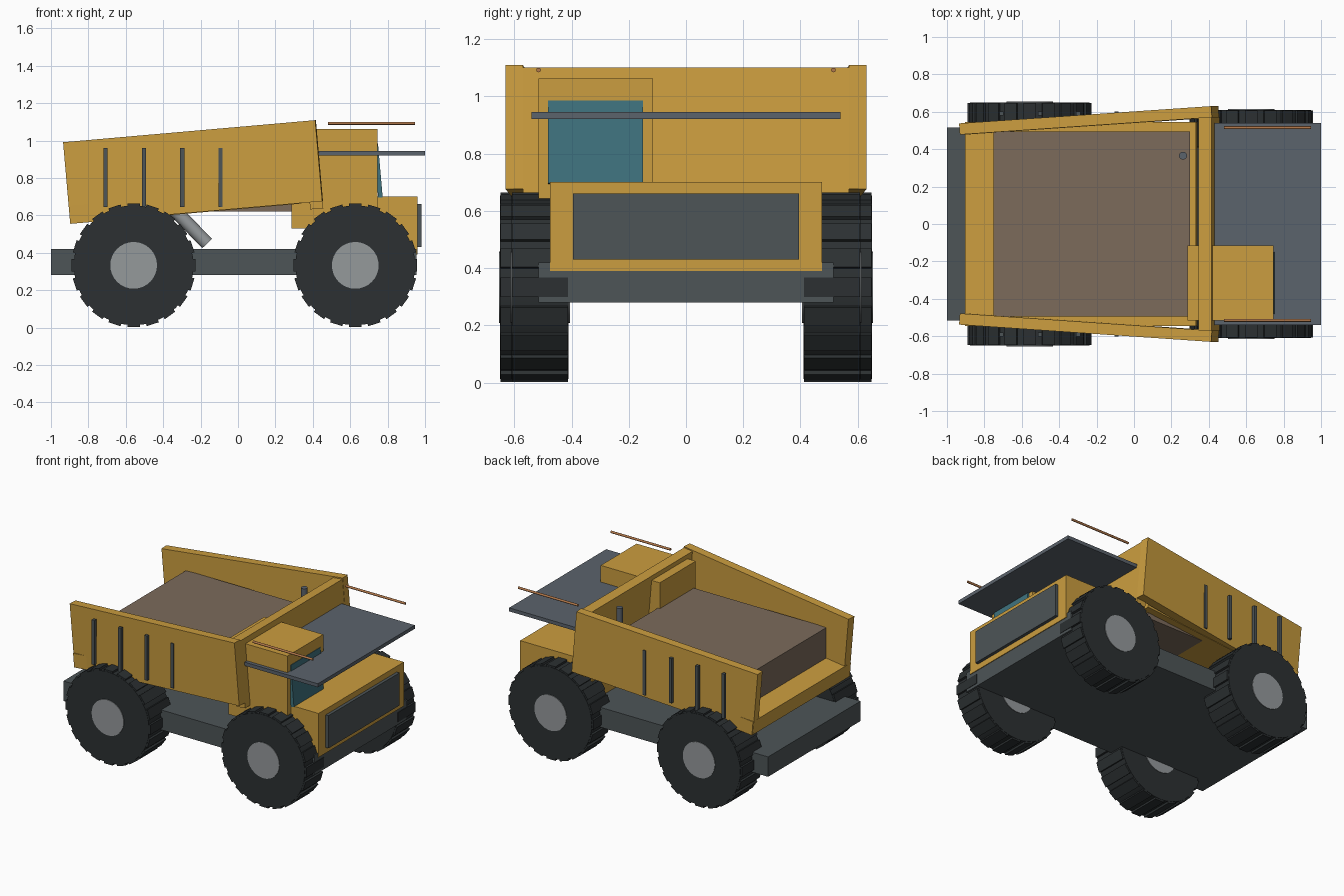
import bpy, bmesh, math
from mathutils import Matrix, Vector

if "Cube" in bpy.data.objects:
    bpy.data.objects.remove(bpy.data.objects["Cube"])


def material(name, r, g, b):
    m = bpy.data.materials.new(name)
    m.diffuse_color = (r, g, b, 1)
    m.use_nodes = True
    m.node_tree.nodes["Principled BSDF"].inputs["Base Color"].default_value = m.diffuse_color
    return m


YELLOW = material("yellow_paint", 0.60, 0.34, 0.05)
STEEL = material("dark_steel", 0.075, 0.09, 0.095)
DECK = material("deck_grey", 0.105, 0.125, 0.15)
RUBBER = material("rubber", 0.025, 0.03, 0.032)
HUB = material("hub_grey", 0.30, 0.32, 0.33)
GLASS = material("glass", 0.05, 0.17, 0.21)
EARTH = material("earth", 0.20, 0.145, 0.105)
COPPER = material("rail_copper", 0.45, 0.19, 0.07)


def finish(name, bm, mat, smooth=False):
    mesh = bpy.data.meshes.new(name)
    bmesh.ops.recalc_face_normals(bm, faces=bm.faces[:])
    bm.to_mesh(mesh)
    bm.free()
    ob = bpy.data.objects.new(name, mesh)
    bpy.context.collection.objects.link(ob)
    mesh.materials.append(mat)
    if smooth:
        bpy.context.view_layer.objects.active = ob
        ob.select_set(True)
        bpy.ops.object.shade_smooth_by_angle(angle=math.radians(35))
        ob.select_set(False)
    return ob


def add_box(bm, x, y, z, mtx=Matrix()):
    c = Vector(((x[0] + x[1]) / 2, (y[0] + y[1]) / 2, (z[0] + z[1]) / 2))
    s = Matrix.Diagonal((x[1] - x[0], y[1] - y[0], z[1] - z[0], 1))
    bmesh.ops.create_cube(bm, size=1, matrix=mtx @ Matrix.Translation(c) @ s)


def box(name, x, y, z, mat, mtx=Matrix()):
    bm = bmesh.new()
    add_box(bm, x, y, z, mtx)
    return finish(name, bm, mat)


def rod(name, a, b, radius, mat, sides=24):
    a, b = Vector(a), Vector(b)
    d = b - a
    bm = bmesh.new()
    m = Matrix.Translation((a + b) / 2) @ d.to_track_quat('Z', 'Y').to_matrix().to_4x4()
    bmesh.ops.create_cone(bm, cap_ends=True, segments=sides, radius1=radius,
                          radius2=radius, depth=d.length, matrix=m)
    return finish(name, bm, mat, True)


# Chassis, engine hood, grille
box("chassis", (-1, 0.955), (-0.515, 0.515), (0.28, 0.42), STEEL)
box("hood", (0.40, 0.96), (-0.475, 0.475), (0.39, 0.70), YELLOW)
box("grille", (0.95, 0.982), (-0.395, 0.395), (0.43, 0.66), STEEL)

# Cab with leaning windshield
box("cab", (0.285, 0.745), (-0.515, -0.115), (0.53, 1.062), YELLOW)
box("windshield", (-0.012, 0.012), (-0.482, -0.15), (-0.145, 0.145), GLASS,
    Matrix.Translation((0.749, 0, 0.84)) @ Matrix.Rotation(math.radians(-5), 4, 'Y'))

# Deck, handrails, exhaust
box("deck", (0.43, 1.0), (-0.54, 0.54), (0.92, 0.945), DECK)
for s, side in ((-1, "right"), (1, "left")):
    rod("handrail_" + side, (0.48, s * 0.515, 1.092), (0.945, s * 0.515, 1.092), 0.008, COPPER, 12)
rod("exhaust", (0.262, 0.365, 0.62), (0.262, 0.365, 1.08), 0.021, DECK)

# Dump bed: built in a frame tilted up toward the cab
BED = Matrix.Translation((-0.895, 0, 0.555)) @ Matrix.Rotation(math.radians(-5), 4, 'Y')
box("bed_floor", (0, 1.24), (-0.545, 0.545), (0, 0.098), YELLOW, BED)
box("bed_headboard", (1.283, 1.353), (-0.57, 0.57), (-0.035, 0.43), YELLOW, BED)
for s, side in ((-1, "right"), (1, "left")):
    toe = Matrix.Translation((0, s * 0.508, 0)) @ Matrix.Rotation(s * math.radians(3.9), 4, 'Z')
    box("bed_side_" + side, (0, 1.356), (-0.03, 0.03), (0.003, 0.438), YELLOW, BED @ toe)
    for i in range(4):
        x = -0.708 + i * 0.205
        box(f"bed_rib_{side}_{i + 1}", (x - 0.011, x + 0.011),
            (s * 0.59 - 0.011, s * 0.59 + 0.011), (0.645, 0.96), STEEL)
    # Lift cylinders
    rod("lift_cylinder_" + side, (-0.37, s * 0.18, 0.66), (-0.165, s * 0.18, 0.45), 0.036, HUB)

# Earth load
box("load", (-0.75, 0.30), (-0.495, 0.495), (0.62, 0.88), EARTH)


# Wheels with tread blocks and a hub running through
def wheel(name, x, y, width):
    zc, h, n = 0.333, width / 2, 20
    rod(name + "_tyre", (x, y - h, zc), (x, y + h, zc), 0.32, RUBBER, 40)
    rod(name + "_hub", (x, y - h - 0.004, zc), (x, y + h + 0.004, zc), 0.125, HUB, 32)
    bm = bmesh.new()
    for i in range(n):
        m = Matrix.Translation((x, y, zc)) @ Matrix.Rotation(2 * math.pi * i / n, 4, 'Y')
        add_box(bm, (-0.034, 0.034), (-h + 0.002, h - 0.002), (-0.331, -0.29), m)
    finish(name + "_treads", bm, RUBBER)


for s, side in ((-1, "right"), (1, "left")):
    wheel("front_wheel_" + side, 0.627, s * 0.51, 0.20)
    wheel("rear_wheel_" + side, -0.558, s * 0.53, 0.24)
